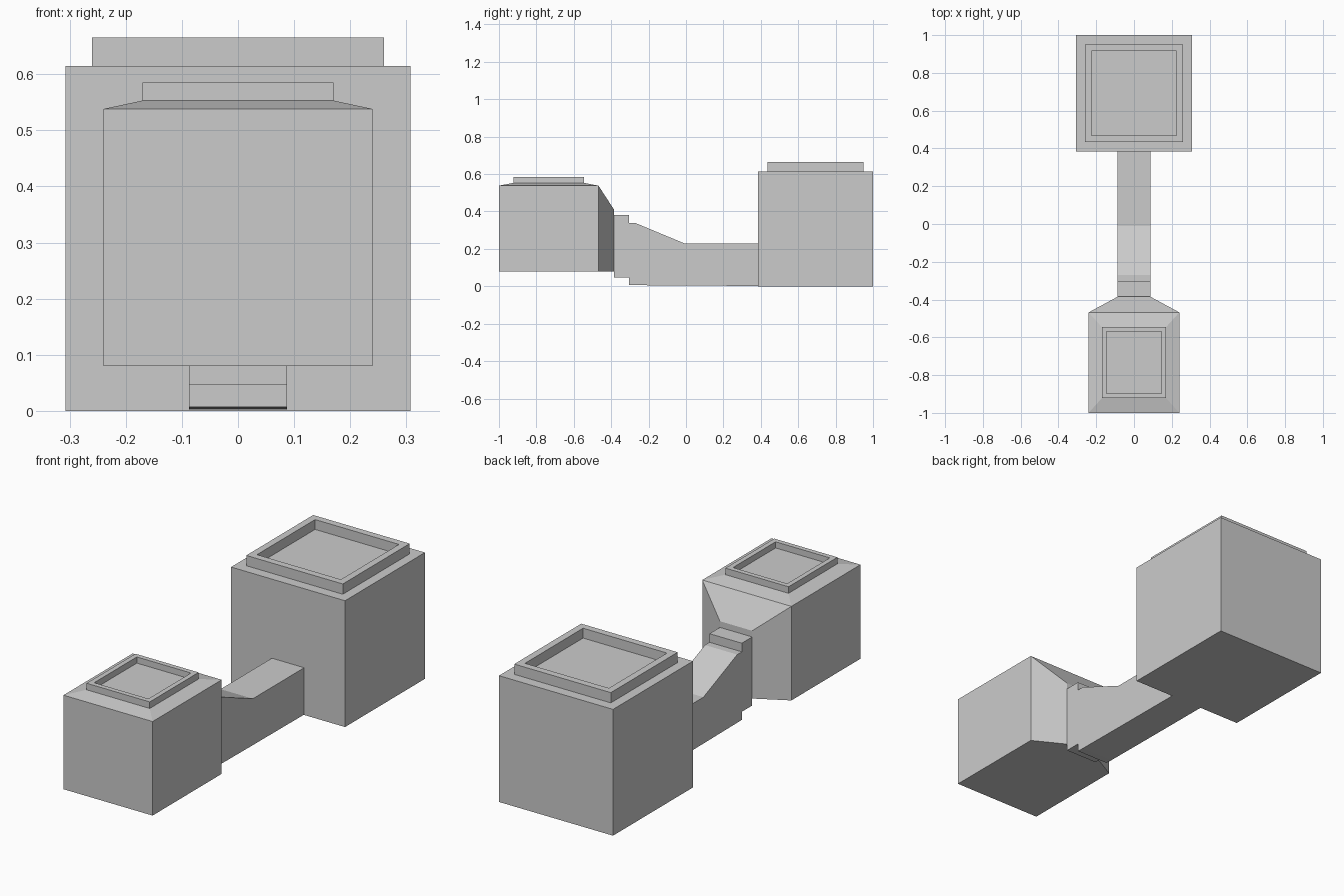
import bpy
import bmesh

cube = bpy.data.objects.get("Cube")
if cube:
    bpy.data.objects.remove(cube, do_unlink=True)


def loft(name, rings):
    """Skin a sequence of four-cornered rings and cap both ends."""
    bm = bmesh.new()
    loops = [[bm.verts.new(p) for p in ring] for ring in rings]
    for a, b in zip(loops, loops[1:]):
        for i in range(len(a)):
            j = (i + 1) % len(a)
            bm.faces.new((a[i], a[j], b[j], b[i]))
    bm.faces.new(loops[0][::-1])
    bm.faces.new(loops[-1])
    bmesh.ops.recalc_face_normals(bm, faces=bm.faces)
    mesh = bpy.data.meshes.new(name)
    bm.to_mesh(mesh)
    bm.free()
    obj = bpy.data.objects.new(name, mesh)
    bpy.context.collection.objects.link(obj)
    return obj


def level(half, y0, y1, z):
    """Horizontal rectangle centred on x = 0."""
    return [(-half, y0, z), (half, y0, z), (half, y1, z), (-half, y1, z)]


def upright(half, y, z0, z1):
    """Vertical rectangle across the model."""
    return [(-half, y, z0), (half, y, z0), (half, y, z1), (-half, y, z1)]


def tray(name, half, y0, y1, base, top, wall):
    """Raised rim around a sunken floor."""
    inner = (half - wall, y0 + wall, y1 - wall)
    return loft(name, [level(half, y0, y1, base), level(half, y0, y1, top),
                       level(*inner, top), level(*inner, base + 0.002)])


ARM = 0.087

# Large rear block with its rim
loft("rear_block", [level(0.307, 0.385, 1, 0), level(0.307, 0.385, 1, 0.615)])
tray("rear_rim", 0.26, 0.435, 0.95, 0.615, 0.665, 0.034)

# Small front block with a sloped top and its rim
loft("front_block", [level(0.24, -1, -0.468, 0.08),
                     level(0.24, -1, -0.468, 0.538),
                     level(0.17, -0.922, -0.546, 0.553)])
tray("front_rim", 0.17, -0.922, -0.546, 0.553, 0.585, 0.024)

# Tapered back of the front block, and the neck behind it
loft("front_block_taper", [upright(0.24, -0.468, 0.08, 0.538),
                           upright(ARM, -0.385, 0.08, 0.41)])
loft("neck", [upright(ARM, -0.385, 0.046, 0.38),
              upright(ARM, -0.305, 0.046, 0.38)])

# Connecting arm, taller towards the neck
loft("arm", [upright(ARM, -0.305, 0.007, 0.338),
             upright(ARM, -0.27, 0.006, 0.338),
             upright(ARM, -0.01, 0.004, 0.23),
             upright(ARM, 0.385, 0.002, 0.23)])
